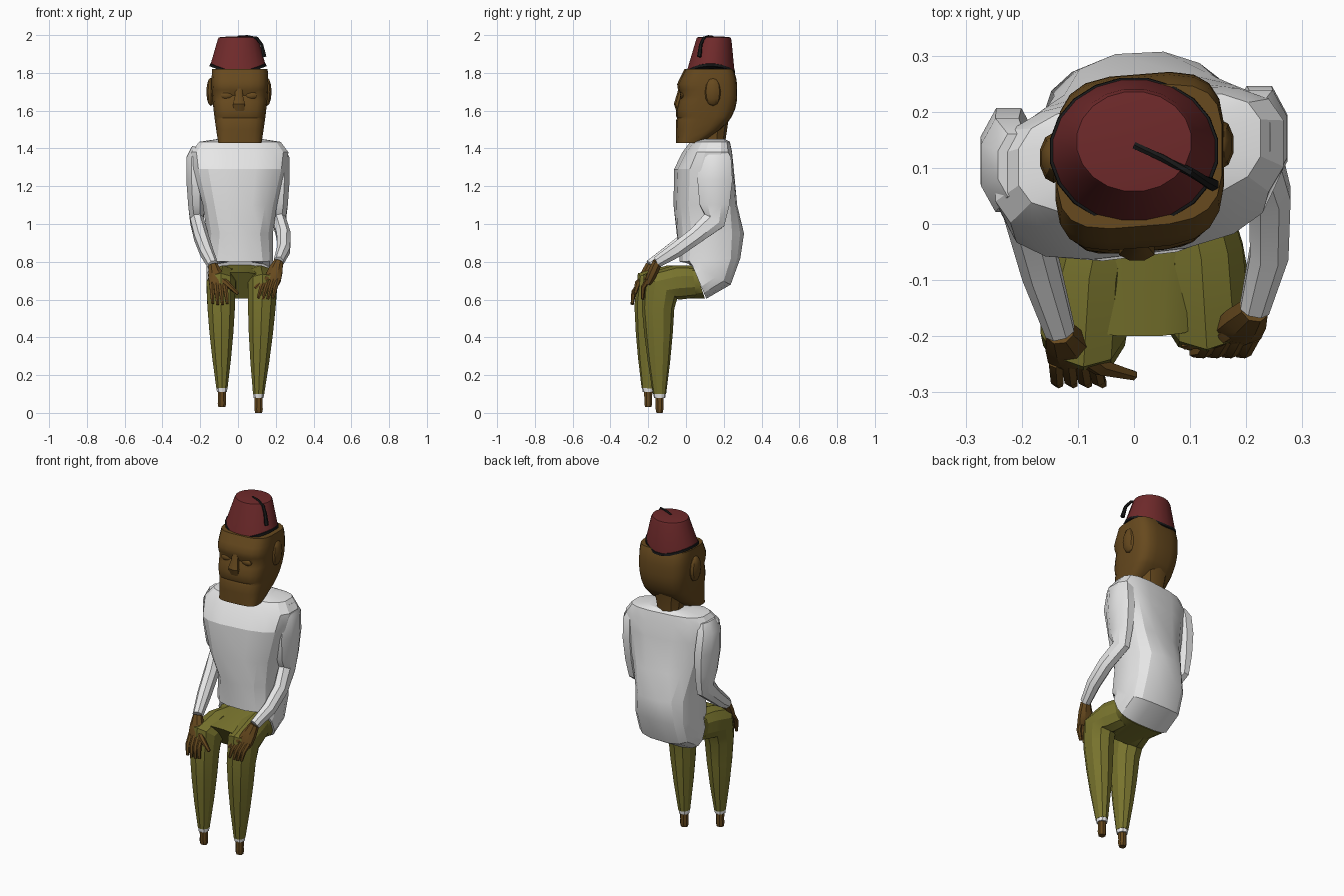
import bpy, bmesh, math
from mathutils import Vector

if "Cube" in bpy.data.objects:
    bpy.data.objects.remove(bpy.data.objects["Cube"])


def material(name, red, green, blue):
    made = bpy.data.materials.new(name)
    made.use_nodes = True
    made.diffuse_color = (red, green, blue, 1)
    shader = made.node_tree.nodes["Principled BSDF"]
    shader.inputs["Base Color"].default_value = (red, green, blue, 1)
    shader.inputs["Roughness"].default_value = 0.8
    return made


skin = material("brown skin", .135, .067, .013)
white_cloth = material("white cloth", .83, .83, .83)
olive_cloth = material("olive cloth", .19, .175, .027)
red_felt = material("dark red felt", .16, .023, .024)
black_cord = material("black cord", .01, .01, .01)


def ring(centre, across, along, sides, power=2):
    """Closed rounded section spanned by two half axes."""
    points = []
    for i in range(sides):
        angle = math.tau * (i + .5) / sides
        c, s = math.cos(angle), math.sin(angle)
        c = math.copysign(abs(c) ** (2 / power), c)
        s = math.copysign(abs(s) ** (2 / power), s)
        points.append(centre + across * c + along * s)
    return points


def loft(bm, rings):
    rows = [[bm.verts.new(point) for point in section] for section in rings]
    for lower, upper in zip(rows, rows[1:]):
        for i in range(len(lower)):
            bm.faces.new((lower[i - 1], lower[i], upper[i], upper[i - 1]))
    bm.faces.new(rows[0])
    bm.faces.new(rows[-1])


def tube(bm, path, widths, depths, sides=8, power=2.2):
    """Sweep an oval section along a path, square to its direction."""
    path = [Vector(point) for point in path]
    rings = []
    for i, (point, width, depth) in enumerate(zip(path, widths, depths)):
        ahead = path[min(i + 1, len(path) - 1)]
        heading = (ahead - path[max(i - 1, 0)]).normalized()
        side = (Vector((1, 0, 0)) - heading * heading.x).normalized()
        rings.append(ring(point, side * width, heading.cross(side) * depth, sides, power))
    loft(bm, rings)


def section(half_width, front_y, front_z, back_y, back_z, twist=0, sides=16, power=3):
    """Boxy body section hung between a front point and a back point."""
    front = Vector((.01, front_y, front_z))
    back = Vector((.01, back_y, back_z))
    across = Vector((math.cos(twist), math.sin(twist), 0)) * half_width
    return ring((front + back) / 2, across, (back - front) / 2, sides, power)


def ball(bm, centre, size):
    made = bmesh.ops.create_uvsphere(bm, u_segments=10, v_segments=6, radius=1)
    for vert in made["verts"]:
        vert.co = Vector(centre) + Vector([r * p for r, p in zip(size, vert.co)])


def finish(name, bm, colour, smooth_angle=30):
    bmesh.ops.recalc_face_normals(bm, faces=bm.faces)
    mesh = bpy.data.meshes.new(name)
    bm.to_mesh(mesh)
    bm.free()
    mesh.materials.append(colour)
    part = bpy.data.objects.new(name, mesh)
    bpy.context.collection.objects.link(part)
    bpy.ops.object.select_all(action="DESELECT")
    part.select_set(True)
    bpy.context.view_layer.objects.active = part
    bpy.ops.object.shade_smooth_by_angle(angle=math.radians(smooth_angle))


def tube_part(name, colour, path, widths, depths, sides=8):
    bm = bmesh.new()
    tube(bm, path, widths, depths, sides)
    finish(name, bm, colour)


# Shirt: upright sections, then a hem that swings round under the seat
bm = bmesh.new()
rings = [section(half_width, front, z, back, z, .12) for half_width, front, back, z in (
    (.12, .07, .2, 1.45), (.22, .03, .225, 1.435), (.262, -.01, .235, 1.38),
    (.25, -.055, .245, 1.29), (.2, -.06, .265, 1.1))]
rings.append(section(.178, -.05, .95, .308, .95, .05, 16, 2.3))
for step in range(3):
    swing = math.radians(40 * step)
    rings.append(section(.178, -.035 + .03 * step, .8,
                         .07 + .22 * math.cos(swing), .82 - .22 * math.sin(swing)))
loft(bm, rings)
finish("shirt_body", bm, white_cloth, 22)

# Trouser seat, closed in front by the lap
bm = bmesh.new()
loft(bm, [section(.166 - .012 * step, .04 - .06 * step, .785 - .01 * step,
                  .1 - .05 * step, .605) for step in range(5)])
finish("trouser_seat", bm, olive_cloth)


# Legs bent at the knee, with cuffs and bare ankles
def leg(name, side):
    lift = .015 - .015 * side
    knee = Vector((.02 + .11 * side, -.167 + .017 * side, .67))
    ankle = Vector((.012 + .097 * side, -.17 + .03 * side, .1 + lift))
    shin = [.2, .45, .7, 1]
    shin_widths = [.08 - .049 * t ** 1.6 for t in shin]
    tube_part(name + "_trouser_leg", olive_cloth,
              [knee + Vector((-.03 * side, .19, .025)), knee + Vector((-.01 * side, .1, .02)),
               knee + Vector((0, .015, 0))] + [knee.lerp(ankle, t) for t in shin],
              [.07, .078, .08] + shin_widths,
              [.085, .092, .11] + [width * 1.13 for width in shin_widths], 10)
    drop = Vector((0, 0, .02))
    tube_part(name + "_cuff", white_cloth, [ankle + drop, ankle - drop],
              [.032, .028], [.035, .03], 10)
    sole = Vector((ankle.x, ankle.y, lift))
    tube_part(name + "_ankle", skin, [ankle, ankle.lerp(sole, .6), sole + drop, sole],
              [.023, .022, .024, .02], [.024, .022, .022, .018])


# Sleeve from shoulder to wrist, and the hand on the knee
def arm(name, side, wrist, knuckle, tip, thumb_tip):
    wrist, knuckle, tip = Vector(wrist), Vector(knuckle), Vector(tip)
    shoulder = Vector((.226 * side, .13 + .025 * side, 1.35))
    elbow = Vector((.218 * side, .14 + .01 * side, 1.02))
    bulge = Vector((.01 + .015 * side, 0, -.01))
    tube_part(name + "_sleeve", white_cloth,
              [shoulder + Vector((-.015 * side, 0, .055)), shoulder,
               shoulder.lerp(elbow, .35), shoulder.lerp(elbow, .75), elbow,
               elbow.lerp(wrist, .33) + bulge, elbow.lerp(wrist, .67) + bulge, wrist],
              [.035, .05, .054, .047, .038, .04, .037, .028],
              [.06, .09, .1, .085, .065, .047, .043, .032])

    bm = bmesh.new()
    tube(bm, [wrist, wrist.lerp(knuckle, .4), wrist.lerp(knuckle, .8), knuckle],
         [.026, .04, .047, .044], [.027, .029, .025, .017])
    arch = Vector((0, -.012, .008))
    for finger in (-1.5, -.5, .5, 1.5):
        root = knuckle + Vector((.023 * finger, 0, .015))
        end = tip + Vector((.026 * finger, 0, .005 * abs(finger)))
        tube(bm, [root, root.lerp(end, .5) + arch, end],
             [.014, .013, .008], [.014, .013, .008], 6)
    root, end = wrist.lerp(knuckle, .5), Vector(thumb_tip)
    tube(bm, [root, root.lerp(end, .5) + arch, end],
         [.02, .016, .009], [.02, .016, .009], 6)
    finish(name + "_hand", bm, skin)


leg("left", 1)
leg("right", -1)
arm("left", 1, (.215, -.15, .8), (.177, -.2, .69), (.145, -.23, .6), (.09, -.215, .66))
arm("right", -1, (-.132, -.19, .78), (-.105, -.245, .67), (-.095, -.285, .57), (0, -.27, .63))

# Neck
tube_part("neck", skin, [(.005, .14, z) for z in (1.38, 1.45, 1.55)],
          [.078, .073, .09], [.07, .07, .085], 10)


# Head: a rounded block with an eye hollow, a mouth crease and a sloping brow
def bump(z, centre, spread):
    return math.exp(-((z - centre) / spread) ** 2)


def head_section(z):
    face = -.05 + .022 * bump(z, 1.68, .035) + .006 * bump(z, 1.56, .008)
    face += .5 * max(0, z - 1.73)
    back = .268 - .2 * abs((z - 1.7) / .27) ** 2.7
    half_width = .152 - .033 * abs((z - 1.75) / .3) ** 1.5
    return section(half_width, face, z, back, z, .08, 20, 3.6)


bm = bmesh.new()
loft(bm, [head_section(1.43 + .01 * step)
          for step in (0, 2, 7, 12, 13, 14, 18, 22, 25, 28, 31, 34, 37, 39)])
tube(bm, [(.005, -.025, 1.73), (.005, -.035, 1.68), (.005, -.047, 1.635), (.005, -.04, 1.6)],
     [.02, .022, .034, .03], [.012, .016, .019, .012])
for side in (-1, 1):
    ball(bm, (.005 + .065 * side, -.022 + .004 * side, 1.68), (.034, .014, .02))
    ball(bm, (.005 + .148 * side, .13 + .012 * side, 1.7), (.026, .045, .075))
finish("head", bm, skin, 35)


# Tapered hat with a wavy rim and a dark band
def hat_ring(radius, y, z, wave=0):
    points = ring(Vector((0, y, z)), Vector((radius, 0, 0)),
                  Vector((0, radius * .87, 0)), 20)
    for point in points:
        point.z += wave * math.cos(2 * math.atan2(point.y - y, point.x))
    return points


bm = bmesh.new()
loft(bm, [hat_ring(.148, .13, 1.823, .02), hat_ring(.109, .147, 1.975),
          hat_ring(.103, .147, 1.988), hat_ring(.06, .147, 1.992)])
finish("hat", bm, red_felt)
bm = bmesh.new()
loft(bm, [hat_ring(.148 + grow, .13, 1.823 + lift, .02) for grow, lift in (
    (-.004, -.009), (.004, -.007), (.003, .006), (-.006, .008))])
finish("hat_band", bm, black_cord)

# Cord and tassel
cord = [.007, .007, .008, .009, .012]
tube_part("hat_tassel", black_cord,
          [(0, .14, 1.99), (.05, .118, 1.993), (.1, .093, 1.984),
           (.125, .078, 1.95), (.14, .07, 1.885)], cord, cord, 6)
